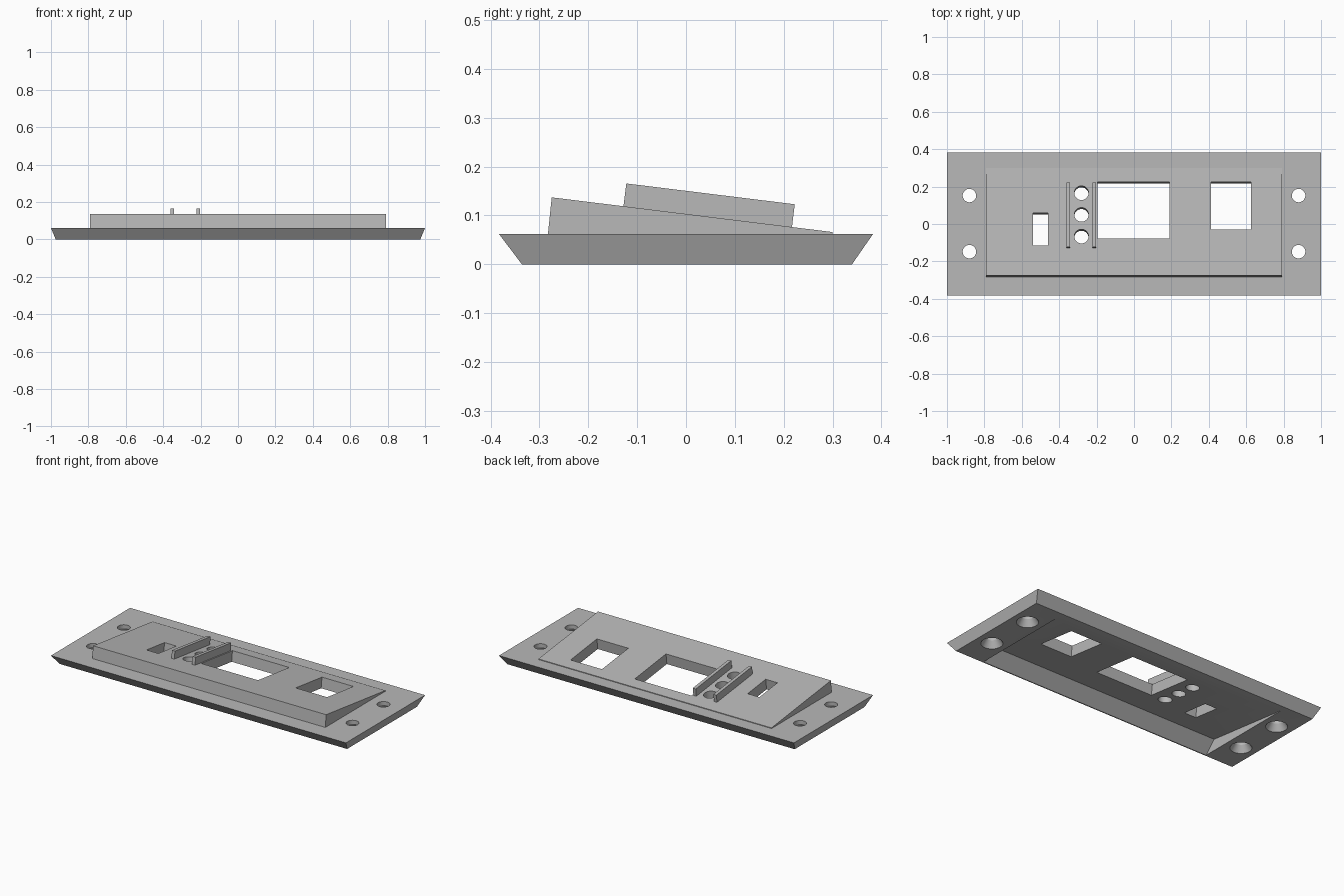
import bpy, bmesh, math
from mathutils import Matrix

if "Cube" in bpy.data.objects:
    bpy.data.objects.remove(bpy.data.objects["Cube"])

SLOPE = 0.1235
TILT = math.atan(SLOPE)

grey = bpy.data.materials.new("light_grey")
grey.diffuse_color = (0.48, 0.48, 0.48, 1)
grey.use_nodes = True
grey.node_tree.nodes["Principled BSDF"].inputs["Base Color"].default_value = grey.diffuse_color


def top_z(y):
    """Height of the sloping panel face at depth y."""
    return 0.066 + SLOPE * (0.3 - y)


def make(name, bm):
    bmesh.ops.recalc_face_normals(bm, faces=bm.faces)
    mesh = bpy.data.meshes.new(name)
    bm.to_mesh(mesh)
    bm.free()
    mesh.materials.append(grey)
    obj = bpy.data.objects.new(name, mesh)
    bpy.context.collection.objects.link(obj)
    return obj


def prism(name, profile, x0, x1):
    """Extrude a (y, z) outline along x."""
    bm = bmesh.new()
    face = bm.faces.new([bm.verts.new((x0, y, z)) for y, z in profile])
    ext = bmesh.ops.extrude_face_region(bm, geom=[face])
    verts = [v for v in ext["geom"] if isinstance(v, bmesh.types.BMVert)]
    bmesh.ops.translate(bm, verts=verts, vec=(x1 - x0, 0, 0))
    return make(name, bm)


def tilted_box(name, x0, x1, y0, y1, low, high):
    """Box square to the sloping face, from low to high along its normal."""
    yc = (y0 + y1) / 2
    bm = bmesh.new()
    size = (x1 - x0, (y1 - y0) / math.cos(TILT), high - low)
    bmesh.ops.create_cube(bm, size=1, matrix=Matrix.Diagonal((*size, 1)))
    place = (Matrix.Translation(((x0 + x1) / 2, yc, top_z(yc)))
             @ Matrix.Rotation(-TILT, 4, 'X')
             @ Matrix.Translation((0, 0, (low + high) / 2)))
    bmesh.ops.transform(bm, matrix=place, verts=bm.verts)
    return make(name, bm)


def cone(name, r_low, r_high, depth, matrix):
    bm = bmesh.new()
    bmesh.ops.create_cone(bm, cap_ends=True, segments=40, radius1=r_low,
                          radius2=r_high, depth=depth, matrix=matrix)
    return make(name, bm)


def combine(target, tool, operation):
    mod = target.modifiers.new("bool", 'BOOLEAN')
    mod.operation, mod.object, mod.solver = operation, tool, 'EXACT'
    bpy.context.view_layer.objects.active = target
    bpy.ops.object.modifier_apply(modifier=mod.name)
    bpy.data.objects.remove(tool, do_unlink=True)


# Base plate with edges bevelled inward toward the bottom
bm = bmesh.new()
low = [bm.verts.new(p) for p in ((-.975, -.336, 0), (.975, -.336, 0), (.975, .34, 0), (-.975, .34, 0))]
high = [bm.verts.new((x, y, .062)) for x, y in ((-1, -.383), (1, -.383), (1, .383), (-1, .383))]
bm.faces.new(low)
bm.faces.new(high)
for i in range(4):
    j = (i + 1) % 4
    bm.faces.new((low[i], low[j], high[j], high[i]))
panel = make("panel_body", bm)

# Sloping raised block
block = prism("raised_block", [(-.286, .03), (-.275, top_z(-.275)), (.3, top_z(.3)), (.3, .03)], -.79, .79)
combine(panel, block, 'UNION')

# Wedge pocket under the block
pocket = prism("pocket", [(-.34, -.01), (-.262, .0694), (.381, -.01)], -.786, .786)
combine(panel, pocket, 'DIFFERENCE')

# Slot, large window and small window
for x0, x1, y0, y1 in ((-.54, -.46, -.115, .06), (-.195, .19, -.078, .225), (.412, .625, -.03, .225)):
    combine(panel, tilted_box("window", x0, x1, y0, y1, -.2, .1), 'DIFFERENCE')

# Row of three round holes
for y in (-.066, .05, .166):
    place = Matrix.Translation((-.281, y, top_z(y))) @ Matrix.Rotation(-TILT, 4, 'X')
    combine(panel, cone("round_hole", .038, .038, .3, place), 'DIFFERENCE')

# Countersunk mounting holes, wide at the bottom
for x in (-.88, .88):
    for y in (-.148, .152):
        combine(panel, cone("screw_hole", .036, .036, .3, Matrix.Translation((x, y, .03))), 'DIFFERENCE')
        combine(panel, cone("countersink", .066, .036, .05, Matrix.Translation((x, y, .015))), 'DIFFERENCE')

bpy.ops.object.select_all(action='DESELECT')
panel.select_set(True)
bpy.context.view_layer.objects.active = panel
bpy.ops.object.shade_smooth_by_angle(angle=math.radians(25))

# Two upright fins beside the round holes
for side, x in (("left", -.362), ("right", -.222)):
    tilted_box(side + "_fin", x, x + .02, -.128, .217, -.002, .047)
